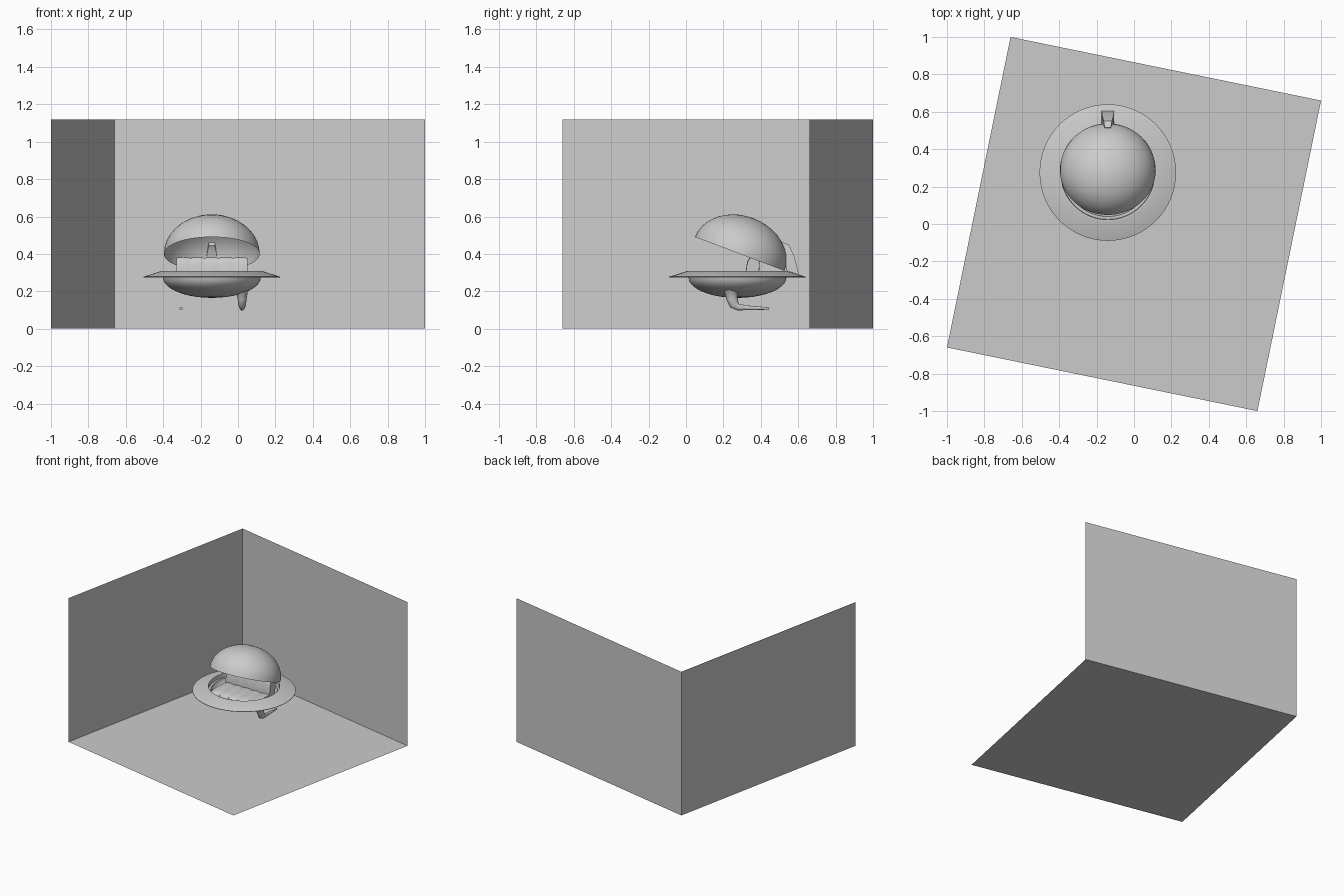
import bpy, bmesh, math
from mathutils import Vector, Matrix

if "Cube" in bpy.data.objects:
    bpy.data.objects.remove(bpy.data.objects["Cube"])

CX, CY = -0.14, 0.275   # pod axis


def make(name, verts, faces, smooth=None, matrix=None):
    me = bpy.data.meshes.new(name)
    me.from_pydata([tuple(v) for v in verts], [], faces)
    bm = bmesh.new()
    bm.from_mesh(me)
    bmesh.ops.remove_doubles(bm, verts=bm.verts, dist=1e-5)
    bmesh.ops.recalc_face_normals(bm, faces=bm.faces)
    if matrix:
        bm.transform(matrix)
    bm.to_mesh(me)
    bm.free()
    ob = bpy.data.objects.new(name, me)
    bpy.context.collection.objects.link(ob)
    if smooth:
        bpy.ops.object.select_all(action='DESELECT')
        ob.select_set(True)
        bpy.context.view_layer.objects.active = ob
        bpy.ops.object.shade_smooth_by_angle(angle=math.radians(smooth))
    return ob


def loft(name, rings, caps=True, smooth=40, matrix=None):
    n = len(rings[0])
    verts = [p for r in rings for p in r]
    faces = [(i * n + j, i * n + (j + 1) % n, (i + 1) * n + (j + 1) % n, (i + 1) * n + j)
             for i in range(len(rings) - 1) for j in range(n)]
    if caps:
        faces += [tuple(range(n)), tuple(range(len(verts) - n, len(verts)))]
    return make(name, verts, faces, smooth, matrix)


def lathe(name, profile, matrix, n=64):
    rings = [[(r * math.cos(2 * math.pi * k / n), r * math.sin(2 * math.pi * k / n), z)
              for k in range(n)] for r, z in profile]
    return loft(name, rings, False, 35, matrix)


# Room: floor and two walls
a, b, c, d = (-0.66, 1), (1, 0.66), (0.66, -1), (-1, -0.66)
make("floor", [(*p, 0) for p in (d, c, b, a)], [(0, 1, 2, 3)])
for name, p, q in (("back_wall", a, b), ("left_wall", d, a)):
    make(name, [(*p, 0), (*q, 0), (*q, 1.12), (*p, 1.12)], [(0, 1, 2, 3)])

# Saucer: outer bowl, rim and inner bowl
arc = [math.radians(t) for t in range(0, 91, 9)]
outer = [(0.262 * math.sin(t), 0.275 - 0.11 * math.cos(t)) for t in arc]
inner = [(0.235 * math.sin(t), 0.28 - 0.09 * math.cos(t)) for t in reversed(arc)]
outer[0], inner[-1] = (1e-7, outer[0][1]), (1e-7, inner[-1][1])
lathe("saucer", outer + [(0.365, 0.275), (0.365, 0.278), (0.265, 0.31), (0.252, 0.31), (0.25, 0.28)] + inner,
      Matrix.Translation((CX, CY, 0)))

# Lid: tilted open dome
dome = [(max(1e-7, 0.256 * math.sin(t)), 0.204 * math.cos(t)) for t in arc]
lathe("lid", dome, Matrix.Translation((CX, 0.288, 0.40)) @ Matrix.Rotation(math.radians(-20.7), 4, 'X'))


# Bench: padded cushions with scalloped lobes along x
def cushion(name, y, z, ry, rz, tilt, lobes=5, bump=0.05, n=20):
    rings = []
    ct, st = math.cos(tilt), math.sin(tilt)
    for i in range(lobes * 8 + 1):
        u = i / (lobes * 8)
        s = 1 - bump + bump * abs(math.sin(u * lobes * math.pi))
        ring = []
        for k in range(n):
            t = 2 * math.pi * k / n
            cy, cz = math.cos(t), math.sin(t)
            p = ry * s * math.copysign(abs(cy) ** 0.6, cy)
            q = rz * s * math.copysign(abs(cz) ** 0.6, cz)
            ring.append((-0.33 + 0.38 * u, y + p * ct - q * st, z + p * st + q * ct))
        rings.append(ring)
    loft(name, rings)


cushion("seat_back", 0.355, 0.305, 0.036, 0.078, -0.12)
cushion("seat_cushion", 0.235, 0.245, 0.12, 0.035, 0, bump=0.15)

# Hinge arm behind the lid: (y, z) outer, (y, z) inner, half width
arm = [((0.605, 0.285), (0.54, 0.285), 0.033), ((0.592, 0.34), (0.535, 0.33), 0.032),
       ((0.578, 0.39), (0.532, 0.37), 0.03), ((0.55, 0.45), (0.52, 0.42), 0.022),
       ((0.515, 0.463), (0.505, 0.445), 0.016)]
loft("hinge_arm", [[(CX - w, *o), (CX + w, *o), (CX + w, *i), (CX - w, *i)] for o, i, w in arm])

# Landing leg: tapered and bent back into a thin toe: (y, z, radius)
path = [(0.242, 0.255, 0.045), (0.242, 0.24, 0.06), (0.242, 0.215, 0.056), (0.243, 0.195, 0.037),
        (0.246, 0.16, 0.03), (0.257, 0.13, 0.026), (0.28, 0.115, 0.018),
        (0.33, 0.112, 0.012), (0.445, 0.108, 0.006)]
rings = []
for i, (y, z, r) in enumerate(path):
    p, q = path[max(i - 1, 0)], path[min(i + 1, len(path) - 1)]
    t = Vector((0, q[0] - p[0], q[1] - p[1])).normalized()
    side = Vector((1, 0, 0))
    up = t.cross(side)
    rings.append([Vector((0.022, y, z)) + r * (0.8 * math.cos(k * math.pi / 8) * side
                  + math.sin(k * math.pi / 8) * up) for k in range(16)])
loft("landing_leg", rings)

# Small tip disc on the opposite side
disc = [(-0.305 + 0.009 * math.cos(k * math.pi / 6), 0.44, 0.108 + 0.009 * math.sin(k * math.pi / 6))
        for k in range(12)]
make("toe_tip", disc, [tuple(range(12))])
